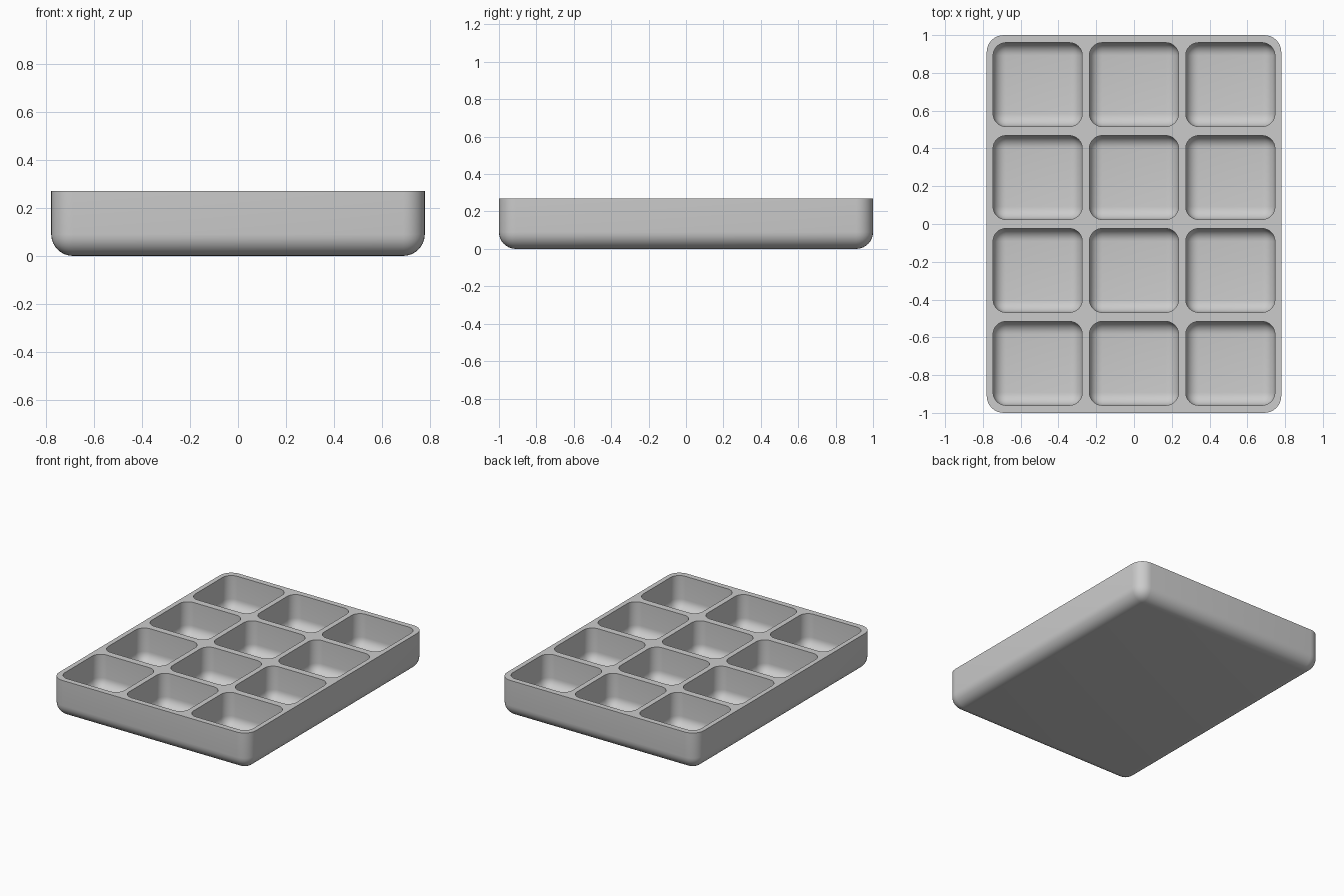
import bpy, bmesh, math
from mathutils import Matrix, Vector

if "Cube" in bpy.data.objects:
    bpy.data.objects.remove(bpy.data.objects["Cube"])

HEIGHT, FLOOR = 0.27, 0.035

grey = bpy.data.materials.new("plain grey")
grey.use_nodes = True
colour = (0.6, 0.6, 0.6, 1)
grey.diffuse_color = colour
grey.node_tree.nodes["Principled BSDF"].inputs["Base Color"].default_value = colour


def rounded_block(bm, centre, size, radius):
    """Box with rounded sides and base, and a sharp top rim."""
    verts = bmesh.ops.create_cube(bm, size=1, matrix=Matrix.Translation(centre)
                                  @ Matrix.Diagonal((*size, 1)))["verts"]
    edges = {e for v in verts for e in v.link_edges}
    soft = [e for e in edges if any(v.co.z < centre.z for v in e.verts)]
    bmesh.ops.bevel(bm, geom=soft, offset=radius, segments=8, profile=0.5,
                    affect='EDGES', clamp_overlap=True)


def make_object(name, bm):
    mesh = bpy.data.meshes.new(name)
    bmesh.ops.recalc_face_normals(bm, faces=bm.faces)
    bm.to_mesh(mesh)
    bm.free()
    mesh.materials.append(grey)
    obj = bpy.data.objects.new(name, mesh)
    bpy.context.collection.objects.link(obj)
    return obj


# Outer tray body
bm = bmesh.new()
rounded_block(bm, Vector((0, 0, HEIGHT / 2)), (1.56, 2, HEIGHT), 0.09)
tray = make_object("compartment_tray", bm)

# Grid of three by four compartments, poking out above the rim
bm = bmesh.new()
top = HEIGHT + 0.1
for col in range(3):
    for row in range(4):
        centre = Vector(((col - 1) * 0.51, (row - 1.5) * 0.492, (FLOOR + top) / 2))
        rounded_block(bm, centre, (0.472, 0.444, top - FLOOR), 0.068)
cutter = make_object("compartment_cutter", bm)
cutter.hide_render = True

# Hollow out the tray
cut = tray.modifiers.new("compartments", 'BOOLEAN')
cut.operation = 'DIFFERENCE'
cut.solver = 'EXACT'
cut.object = cutter
bpy.ops.object.select_all(action='DESELECT')
tray.select_set(True)
bpy.context.view_layer.objects.active = tray
bpy.ops.object.modifier_apply(modifier=cut.name)
bpy.data.objects.remove(cutter)

# Smooth the fillets and keep the rims crisp
bpy.ops.object.shade_smooth_by_angle(angle=math.radians(35))
